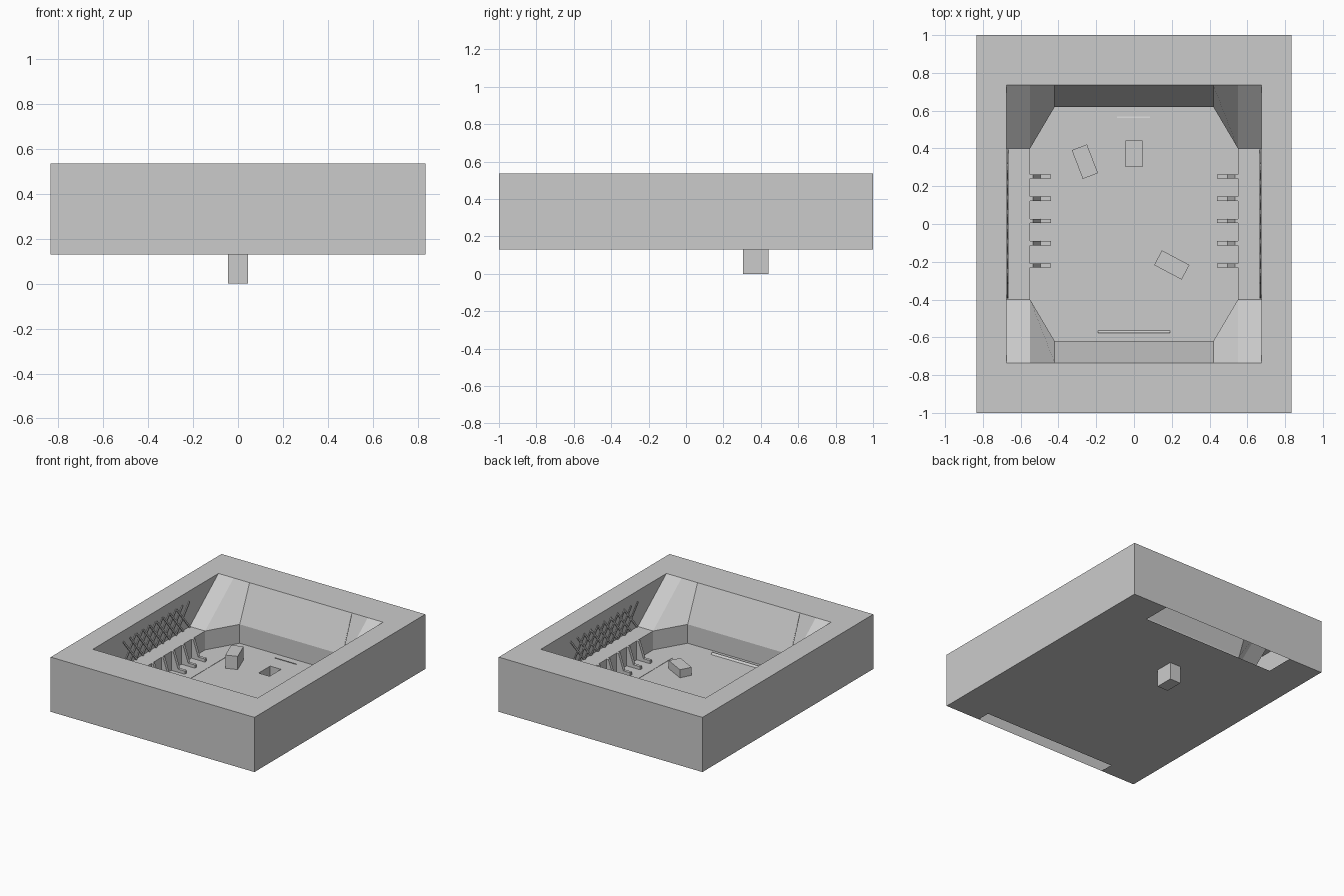
import bpy
from math import radians, atan2, hypot
from mathutils import Vector, Matrix

if "Cube" in bpy.data.objects:
    bpy.data.objects.remove(bpy.data.objects["Cube"], do_unlink=True)

grey = bpy.data.materials.new("plain_grey")
grey.use_nodes = True
colour = (0.6, 0.6, 0.6, 1)
grey.diffuse_color = colour
grey.node_tree.nodes["Principled BSDF"].inputs["Base Color"].default_value = colour

W, L = 0.835, 1.0               # half size of the block
PX, PY = 0.675, 0.735           # half size of the opening
BASE, LEDGE, TOP = 0.13, 0.27, 0.535


def sheet(name, polys, focus, inward=True):
    """Object from polygons, all facing towards (or away from) the focus."""
    verts, faces = [], []
    for poly in polys:
        pts = [Vector(p) for p in poly]
        normal = (pts[1] - pts[0]).cross(pts[2] - pts[1])
        centre = sum(pts, Vector()) / len(pts)
        if (normal.dot(Vector(focus) - centre) > 0) != inward:
            pts.reverse()
        faces.append(range(len(verts), len(verts) + len(pts)))
        verts += pts
    mesh = bpy.data.meshes.new(name)
    mesh.from_pydata(verts, [], [list(f) for f in faces])
    mesh.materials.append(grey)
    obj = bpy.data.objects.new(name, mesh)
    bpy.context.collection.objects.link(obj)
    return obj


def prism(name, outline, offset):
    """Solid made by sweeping an outline along an offset."""
    a = [Vector(p) for p in outline]
    b = [p + Vector(offset) for p in a]
    n = len(a)
    polys = [a, b] + [(a[i], a[(i + 1) % n], b[(i + 1) % n], b[i]) for i in range(n)]
    return sheet(name, polys, sum(a + b, Vector()) / (2 * n), False)


def box(name, centre, size, matrix=Matrix()):
    x, y, z = (s / 2 for s in size)
    obj = prism(name, [(-x, -y, -z), (x, -y, -z), (x, y, -z), (-x, y, -z)], (0, 0, 2 * z))
    obj.data.transform(Matrix.Translation(centre) @ matrix)
    return obj


def rect(x0, x1, y0, y1, z):
    return [(x0, y0, z), (x1, y0, z), (x1, y1, z), (x0, y1, z)]


def walls(x0, x1, y0, y1, z0, z1):
    low, high = rect(x0, x1, y0, y1, z0), rect(x0, x1, y0, y1, z1)
    return [(low[i], low[i - 1], high[i - 1], high[i]) for i in range(4)]


# Outer walls and top rim
sheet("outer_walls", walls(-W, W, -L, L, BASE, TOP), (0, 0, 0.33), False)
rim = []
for s in (-1, 1):
    rim.append(rect(-W, W, s * PY, s * L, TOP))
    rim.append(rect(s * PX, s * W, -PY, PY, TOP))
sheet("top_rim", rim, (0, 0, 5))

# Floor sheet, with slots at front and back and a recess opening
xs = [-W, -0.55, -0.045, 0.045, 0.55, W]
ys = [-L, -0.9, 0.305, 0.44, 0.79, L]
cells = []
for i in range(5):
    for j in range(5):
        slot = j in (0, 4) and 0 < i < 4
        if not slot and (i, j) != (2, 2):
            cells.append(rect(xs[i], xs[i + 1], ys[j], ys[j + 1], BASE))
sheet("floor", cells, (0, 0, 5))

# Recess box below the floor
sheet("floor_recess", walls(-0.045, 0.045, 0.305, 0.44, 0, BASE)
      + [rect(-0.045, 0.045, 0.305, 0.44, 0)], (0, 0.37, 0.1))

# Pit: ledges, end slopes, chamfered corners and lower walls
A, B = (0.55, 0.4), (0.42, 0.62)
pit = []
for sx in (-1, 1):
    def p(x, y, z):
        return (sx * x, y, z)
    pit.append([p(PX, -0.4, LEDGE), p(PX, 0.4, LEDGE), p(PX, PY, TOP), p(PX, -PY, TOP)])
    pit.append([p(PX, -0.4, LEDGE), p(PX, 0.4, LEDGE), p(0.55, 0.4, LEDGE), p(0.55, -0.4, LEDGE)])
    pit.append([p(0.55, -0.4, BASE), p(0.55, 0.4, BASE), p(0.55, 0.4, LEDGE), p(0.55, -0.4, LEDGE)])
    for sy in (-1, 1):
        def q(x, y, z):
            return (sx * x, sy * y, z)
        pit.append([q(PX, PY, TOP), q(PX, 0.4, LEDGE), q(*A, LEDGE), q(A[0], PY, TOP)])
        pit.append([q(A[0], PY, TOP), q(*A, LEDGE), q(*B, LEDGE), q(B[0], PY, TOP)])
        pit.append([q(*A, LEDGE), q(*B, LEDGE), q(*B, BASE), q(*A, BASE)])
for sy in (-1, 1):
    y = sy * B[1]
    pit.append([(-B[0], y, LEDGE), (B[0], y, LEDGE), (B[0], sy * PY, TOP), (-B[0], sy * PY, TOP)])
    pit.append([(-B[0], y, LEDGE), (B[0], y, LEDGE), (B[0], y, BASE), (-B[0], y, BASE)])
sheet("pit_walls", pit, (0, 0, 0.6))

# Braces along the lower side walls
profile = [(0.55, BASE), (0.44, BASE), (0.44, 0.153), (0.495, 0.153), (0.535, LEDGE), (0.55, LEDGE)]
for side, s in (("left", 1), ("right", -1)):
    for i in range(5):
        y = 0.24 - 0.1175 * i
        prism(f"{side}_brace_{i + 1}", [(s * x, y, z) for x, z in profile], (0, 0.022, 0))

    # Crossed lattice against the upper side walls
    cell, low, high = 0.156, LEDGE, 0.46
    length, angle = hypot(cell, high - low), atan2(high - low, cell)
    for i in range(9):
        y = -0.39 + cell / 2 * (i + 1)
        for k, tilt in enumerate((angle, -angle)):
            box(f"{side}_lattice_bar", (s * (0.671 - 0.005 * k), y, (low + high) / 2),
                (0.005, length, 0.013), Matrix.Rotation(tilt, 4, "X"))

    # Thin floor line
    box(f"{side}_floor_line", (s * 0.37, 0.06, BASE + 0.001), (0.004, 0.85, 0.002))

# Loose blocks on the floor
box("tall_block", (-0.26, 0.33, BASE + 0.049), (0.086, 0.163, 0.098),
    Matrix.Rotation(radians(21), 4, "Z"))
box("low_block", (0.2, -0.217, BASE + 0.03), (0.165, 0.088, 0.06),
    Matrix.Rotation(radians(-28), 4, "Z"))

# Low wedge strips at the floor ends
prism("front_strip", [(-0.19, -0.578, BASE), (-0.19, -0.563, BASE), (-0.19, -0.578, BASE + 0.012)],
      (0.38, 0, 0))
prism("back_strip", [(-0.09, 0.561, BASE), (-0.09, 0.569, BASE), (-0.09, 0.561, BASE + 0.004)],
      (0.175, 0, 0))
